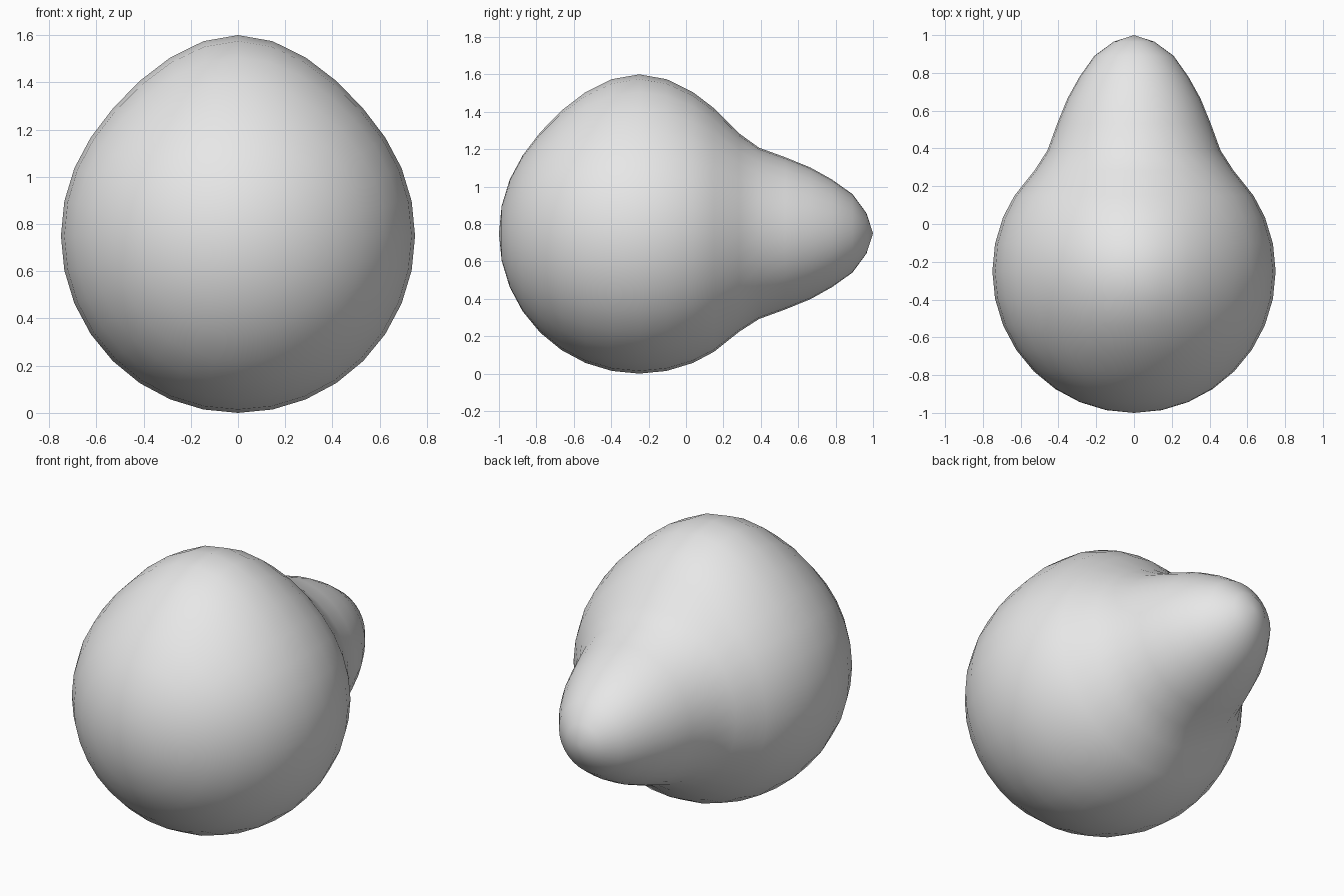
import bpy, bmesh, math
from mathutils import Vector

if "Cube" in bpy.data.objects:
    bpy.data.objects.remove(bpy.data.objects["Cube"])

SIDES = 32
CENTRE = Vector((0, -0.25, 0.75))
RADIUS = 0.75

# Profile as (y, radius): drawn-out rear tip, then a round body to the front pole
profile = [(1, 0), (0.965, 0.108), (0.89, 0.21), (0.78, 0.288), (0.665, 0.352),
           (0.53, 0.407), (0.39, 0.458), (0.283, 0.527), (0.15, 0.633)]
profile += [(CENTRE.y + RADIUS * math.cos(k * math.pi / 16),
             RADIUS * math.sin(k * math.pi / 16)) for k in range(6, 16)]
profile.append((-1, 0))

# Revolve the profile around the y axis
bm = bmesh.new()
rings = []
for y, r in profile:
    count = SIDES if r > 0 else 1
    rings.append([bm.verts.new((r * math.sin(2 * math.pi * i / SIDES), y,
                                CENTRE.z + r * math.cos(2 * math.pi * i / SIDES)))
                  for i in range(count)])
for a, b in zip(rings, rings[1:]):
    for i in range(SIDES):
        j = (i + 1) % SIDES
        quad = [a[i % len(a)], a[j % len(a)], b[j % len(b)], b[i % len(b)]]
        bm.faces.new(list(dict.fromkeys(quad)))

# Soft raised crown on top
top = CENTRE + Vector((0, 0, RADIUS))
lifts = []
for v in bm.verts:
    t = max(0, 1 - (v.co - top).length / 0.7)
    lifts.append((v, 0.1 * t * t * (3 - 2 * t)))
for v, lift in lifts:
    v.co.z += lift

bmesh.ops.recalc_face_normals(bm, faces=bm.faces)
for f in bm.faces:
    f.smooth = True
mesh = bpy.data.meshes.new("pear_body")
bm.to_mesh(mesh)
bm.free()

grey = bpy.data.materials.new("light_grey")
grey.diffuse_color = (0.8, 0.8, 0.8, 1)
grey.use_nodes = True
grey.node_tree.nodes["Principled BSDF"].inputs["Base Color"].default_value = grey.diffuse_color
mesh.materials.append(grey)
body = bpy.data.objects.new("pear_body", mesh)
bpy.context.collection.objects.link(body)
